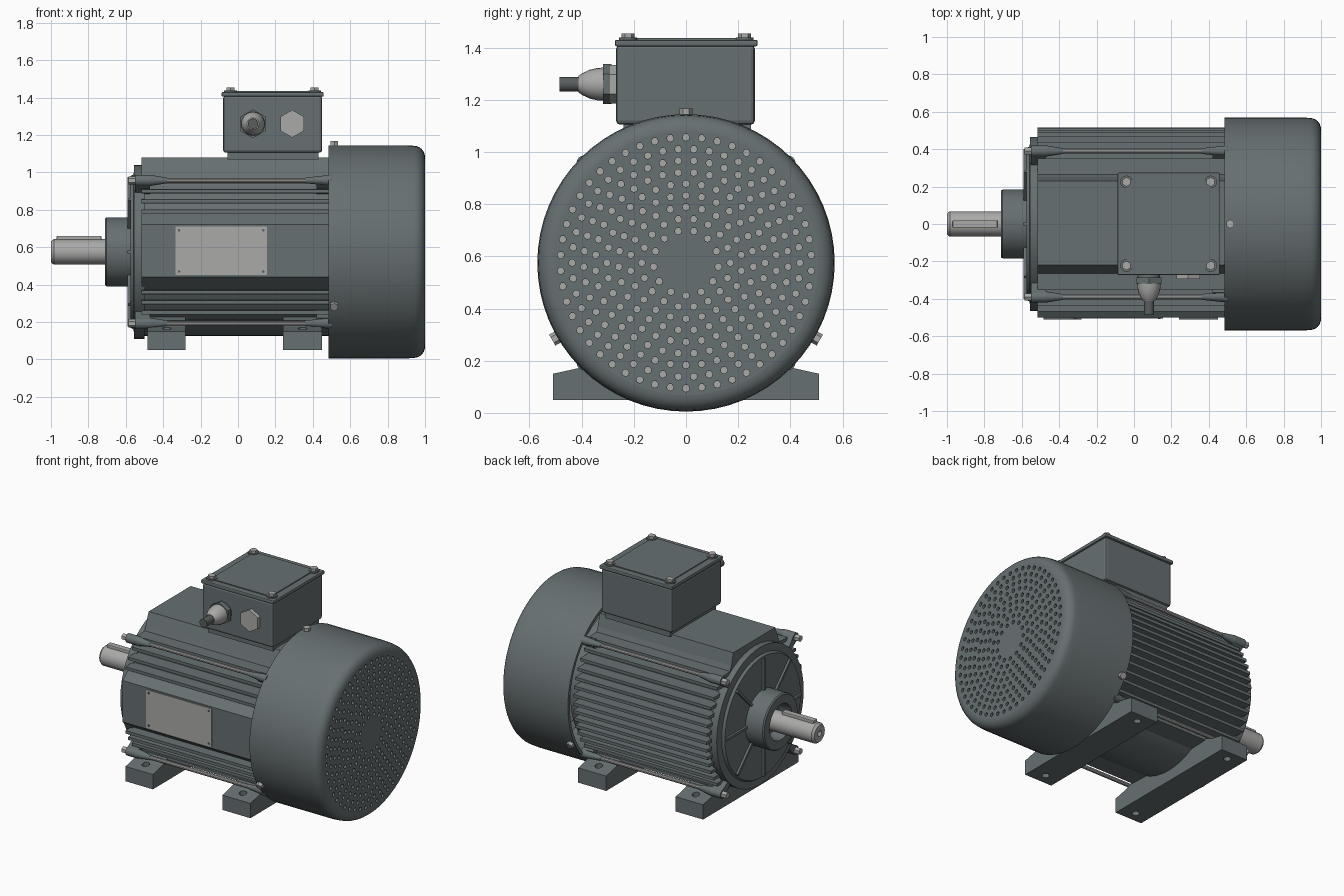
import bpy, bmesh, math
from mathutils import Vector

cube = bpy.data.objects.get("Cube")
if cube:
    bpy.data.objects.remove(cube, do_unlink=True)

AXIS = 0.575  # height of the shaft line


def material(name, col):
    m = bpy.data.materials.new(name)
    m.diffuse_color = (*col, 1)
    m.use_nodes = True
    b = m.node_tree.nodes["Principled BSDF"]
    b.inputs["Base Color"].default_value = (*col, 1)
    b.inputs["Roughness"].default_value = 0.6
    return m


PAINT = material("dark_grey_paint", (0.135, 0.16, 0.165))
STEEL = material("bare_steel", (0.40, 0.40, 0.395))
CABLE = material("cable_grey", (0.10, 0.11, 0.11))


def finish(name, bm, mat, loc=(0, 0, 0), smooth=True, bevel=0):
    bmesh.ops.recalc_face_normals(bm, faces=bm.faces)
    me = bpy.data.meshes.new(name)
    bm.to_mesh(me)
    bm.free()
    ob = bpy.data.objects.new(name, me)
    ob.location = loc
    bpy.context.collection.objects.link(ob)
    me.materials.append(mat)
    if smooth:
        bpy.ops.object.select_all(action='DESELECT')
        ob.select_set(True)
        bpy.context.view_layer.objects.active = ob
        bpy.ops.object.shade_smooth_by_angle(angle=math.radians(35))
    if bevel:
        mod = ob.modifiers.new("bevel", 'BEVEL')
        mod.width, mod.segments = bevel, 2
    return ob


def revolve(name, profile, mat, steps=48, loc=(0, 0, AXIS)):
    """Turn (x, radius) points about the x axis."""
    bm = bmesh.new()
    vs = [bm.verts.new((x, 0, r)) for x, r in profile]
    es = [bm.edges.new(p) for p in zip(vs, vs[1:])]
    bmesh.ops.spin(bm, geom=vs + es, cent=(0, 0, 0), axis=(1, 0, 0),
                   angle=2 * math.pi, steps=steps, use_merge=True)
    bmesh.ops.remove_doubles(bm, verts=bm.verts, dist=1e-5)
    return finish(name, bm, mat, loc)


def prism(name, pts, x0, x1, mat=PAINT, bevel=0):
    """Extrude a (y, z) outline from x0 to x1."""
    bm = bmesh.new()
    f = bm.faces.new([bm.verts.new((x0, y, z)) for y, z in pts])
    ext = bmesh.ops.extrude_face_region(bm, geom=[f])['geom']
    bmesh.ops.translate(bm, vec=(x1 - x0, 0, 0),
                        verts=[v for v in ext if isinstance(v, bmesh.types.BMVert)])
    return finish(name, bm, mat, smooth=False, bevel=bevel)


def box(name, x, y, z, mat=PAINT, bevel=0):
    pts = [(y[0], z[0]), (y[1], z[0]), (y[1], z[1]), (y[0], z[1])]
    return prism(name, pts, x[0], x[1], mat, bevel)


def rod(name, a, b, r, mat, n=16, r2=None):
    """Cylinder or cone between two points."""
    a, b = Vector(a), Vector(b)
    bm = bmesh.new()
    bmesh.ops.create_cone(bm, cap_ends=True, segments=n, radius1=r,
                          radius2=r if r2 is None else r2, depth=(b - a).length)
    rot = (b - a).to_track_quat('Z', 'Y').to_matrix()
    bmesh.ops.rotate(bm, verts=bm.verts, cent=(0, 0, 0), matrix=rot)
    return finish(name, bm, mat, (a + b) / 2)


# Barrel with horizontal cooling fins
revolve("barrel", [(-0.515, 0), (-0.515, 0.45), (0.55, 0.45), (0.55, 0)], PAINT)
for side in (-1, 1):
    for i in range(15):
        dz = (i - 7) * 0.054
        if side < 0 and abs(dz) < 0.2:
            continue
        tip, z = math.sqrt(0.515 ** 2 - dz ** 2), AXIS + dz
        prism("cooling_fin", [(side * 0.2, z - 0.016), (side * tip, z - 0.01),
                              (side * tip, z + 0.01), (side * 0.2, z + 0.016)], -0.515, 0.485)

# Top mounting block
prism("top_block", [(-0.3, 0.88), (-0.25, 1.0), (-0.22, 1.08), (0.23, 1.08),
                    (0.25, 1.0), (0.3, 0.88)], -0.515, 0.485)

# Front panel with nameplate and rivets
prism("front_panel", [(-0.3, 0.37), (-0.4, 0.37), (-0.5, 0.44), (-0.5, 0.72),
                      (-0.42, 0.78), (-0.3, 0.78)], -0.515, 0.485)
box("nameplate", (-0.335, 0.155), (-0.506, -0.499), (0.45, 0.71), STEEL)
for x in (-0.315, 0.135):
    for z in (0.47, 0.69):
        rod("nameplate_rivet", (x, -0.5, z), (x, -0.509, z), 0.007, CABLE, 8)

# End shield, hub and ribs
revolve("end_shield", [(-0.5, 0), (-0.5, 0.465), (-0.555, 0.465), (-0.558, 0.415),
                       (-0.575, 0.405), (-0.575, 0)], PAINT)
revolve("bearing_hub", [(-0.56, 0.185), (-0.702, 0.185), (-0.71, 0.178), (-0.71, 0.12),
                        (-0.62, 0.11), (-0.62, 0)], PAINT)
for k in range(8):
    rib = box("shield_rib", (-0.59, -0.57), (-0.008, 0.008), (0.17, 0.40))
    rib.location.z = AXIS
    rib.rotation_euler.x = k * math.pi / 4

# Shaft, key and centre hole
revolve("shaft", [(-0.6, 0.068), (-0.985, 0.068), (-1.0, 0.056), (-1.0, 0.02),
                  (-0.97, 0)], STEEL, steps=20)
box("shaft_key", (-0.97, -0.73), (-0.02, 0.02), (AXIS, 0.66), STEEL, bevel=0.005)

# Tie rods with lugs and bolt heads at the four corners
for sy in (-1, 1):
    for sz in (-1, 1):
        y, z = sy * 0.39, AXIS + sz * 0.382
        rod("tie_rod", (-0.52, y, z), (0.5, y, z), 0.013, STEEL, 10)
        rod("front_lug", (-0.55, y, z), (-0.47, y, z), 0.03, PAINT)
        rod("front_lug_taper", (-0.47, y, z), (-0.38, y, z), 0.03, PAINT, r2=0.015)
        rod("rear_lug", (0.36, y, z), (0.5, y, z), 0.015, PAINT, r2=0.03)
        rod("tie_rod_bolt", (-0.585, y, z), (-0.55, y, z), 0.022, STEEL, 6)
        for x0, x1 in ((-0.55, -0.47), (0.42, 0.5)):
            web = prism("lug_web", [(sy * 0.25, AXIS + sz * 0.26), (y + sy * 0.005, z - sz * 0.028),
                                    (y - sy * 0.025, z + sz * 0.02)], x0, x1)

# Feet with bolt holes
bm = bmesh.new()
for x in (-0.382, 0.345):
    for y in (-0.44, 0.44):
        ret = bmesh.ops.create_cone(bm, cap_ends=True, segments=16, radius1=0.024,
                                    radius2=0.024, depth=0.4)
        bmesh.ops.translate(bm, verts=ret['verts'], vec=(x, y, 0.1))
cutter = finish("foot_hole_cutter", bm, PAINT, smooth=False)
cutter.hide_render = True
cutter.hide_set(True)
half = [(0.51, 0.05), (0.51, 0.15), (0.41, 0.172), (0.28, 0.23)]
for name, x0, x1 in (("drive_end_foot", -0.485, -0.28), ("fan_end_foot", 0.24, 0.45)):
    foot = prism(name, half + [(-y, z) for y, z in reversed(half)], x0, x1)
    mod = foot.modifiers.new("holes", 'BOOLEAN')
    mod.object, mod.solver = cutter, 'EXACT'

# Fan cover shell with rounded rear edge
arc = [(0.94 + 0.06 * math.sin(a), 0.507 + 0.06 * math.cos(a))
       for a in (k * math.pi / 12 for k in range(7))]
revolve("fan_cover", [(0.97, 0.5), (0.93, 0.55), (0.485, 0.55), (0.485, 0.57),
                      (0.9, 0.57)] + arc, PAINT, 64)

# Perforated grille: a filled flat outline with rings of holes
curve = bpy.data.curves.new("fan_grille", 'CURVE')
curve.dimensions, curve.fill_mode, curve.extrude = '2D', 'BOTH', 0.014


def ring(cx, cy, r, n):
    s = curve.splines.new('POLY')
    s.points.add(n - 1)
    s.use_cyclic_u = True
    for k, p in enumerate(s.points):
        a = 2 * math.pi * k / n
        p.co = (cx + r * math.cos(a), cy + r * math.sin(a), 0, 1)


ring(0, 0, 0.509, 64)
for i in range(9):
    r = 0.125 + 0.0445 * i
    n = round(2 * math.pi * r / 0.06)
    for k in range(n):
        a = 2 * math.pi * (k + 0.5 * (i % 2)) / n
        ring(r * math.cos(a), r * math.sin(a), 0.0135, 7)
curve.materials.append(PAINT)
grille = bpy.data.objects.new("fan_grille", curve)
bpy.context.collection.objects.link(grille)
grille.location = (0.985, 0, AXIS)
grille.rotation_euler.y = math.pi / 2
bpy.ops.object.select_all(action='DESELECT')
grille.select_set(True)
bpy.context.view_layer.objects.active = grille
bpy.ops.object.convert(target='MESH')
rod("fan_disc", (0.94, 0, AXIS), (0.969, 0, AXIS), 0.5, STEEL, 48)

# Fan cover screws
for deg in (90, 210, 330):
    c, s = math.cos(math.radians(deg)), math.sin(math.radians(deg))
    rod("cover_screw", (0.515, c * 0.55, AXIS + s * 0.55),
        (0.515, c * 0.592, AXIS + s * 0.592), 0.024, STEEL, 6)

# Terminal box with lid and corner bolts
box("box_plinth", (-0.055, 0.43), (-0.24, 0.25), (1.07, 1.12))
box("terminal_box", (-0.08, 0.45), (-0.268, 0.264), (1.105, 1.41), bevel=0.015)
box("box_lid", (-0.088, 0.458), (-0.273, 0.275), (1.405, 1.43), bevel=0.007)
box("lid_panel", (-0.04, 0.41), (-0.235, 0.235), (1.425, 1.436))
for x in (-0.04, 0.41):
    for y in (-0.222, 0.225):
        rod("lid_washer", (x, y, 1.425), (x, y, 1.439), 0.034, PAINT)
        rod("lid_bolt", (x, y, 1.43), (x, y, 1.455), 0.025, STEEL, 6)

# Cable gland and blanking plug
GX, GZ = 0.08, 1.26
rod("gland_base", (GX, -0.26, GZ), (GX, -0.285, GZ), 0.06, PAINT, 20)
rod("gland_nut", (GX, -0.285, GZ), (GX, -0.318, GZ), 0.077, PAINT, 6)
dome = revolve("gland_dome", [(0.31, 0.064), (0.34, 0.062), (0.37, 0.055), (0.395, 0.043),
                              (0.412, 0.032), (0.412, 0)], STEEL, 20, (GX, 0, GZ))
dome.rotation_euler.z = -math.pi / 2
rod("cable", (GX, -0.4, GZ), (GX, -0.485, GZ), 0.028, CABLE, 14)
rod("blanking_plug", (0.29, -0.26, GZ), (0.29, -0.295, GZ), 0.074, STEEL, 6)
